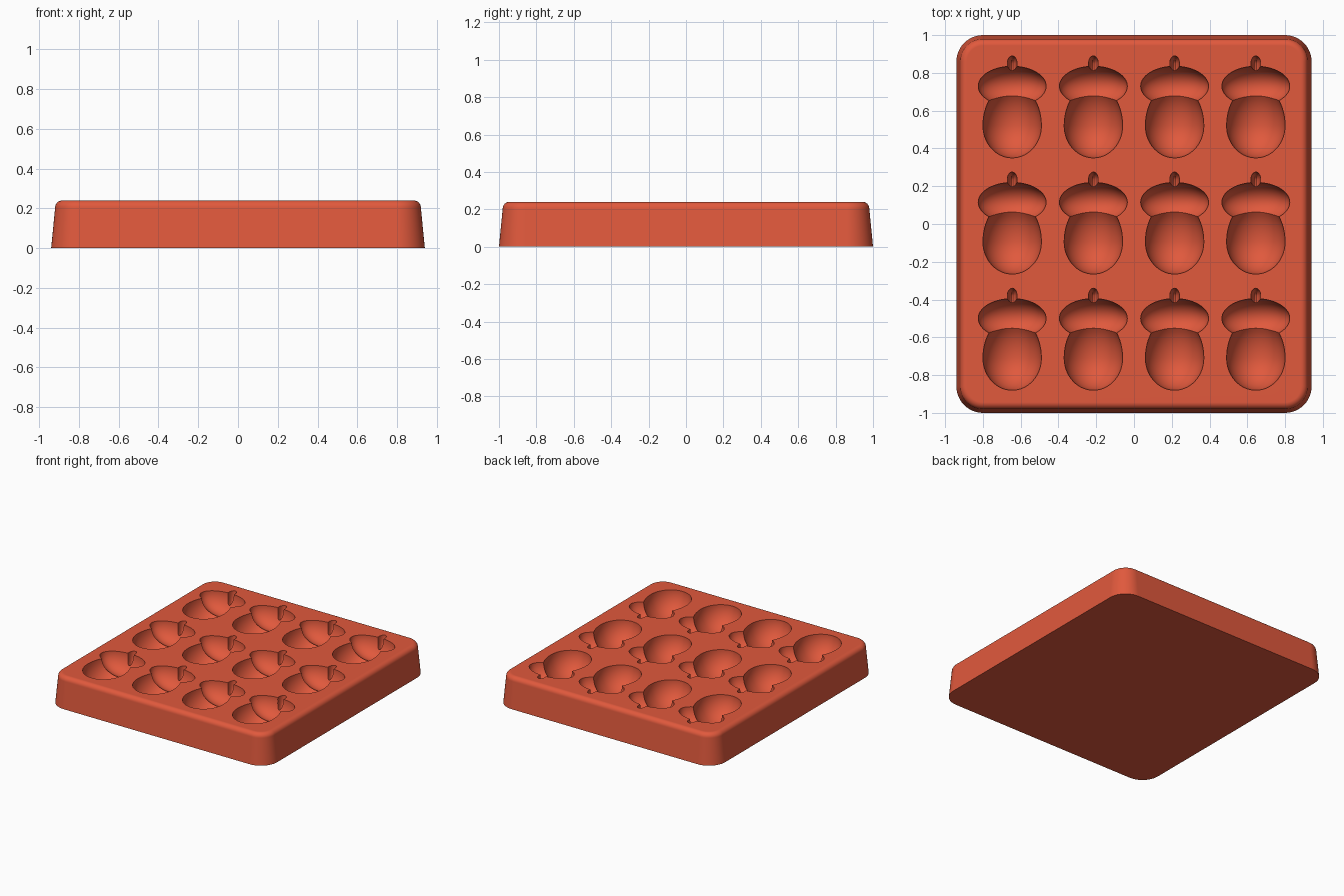
import bpy
import bmesh
import math
from mathutils import Matrix

if "Cube" in bpy.data.objects:
    bpy.data.objects.remove(bpy.data.objects["Cube"], do_unlink=True)

HALF_X, HALF_Y, HEIGHT = 0.94, 1.0, 0.24
CORNER = 0.14
COLUMNS = [-0.645, -0.215, 0.215, 0.645]
ROWS = [-0.615, 0.0, 0.615]

clay = bpy.data.materials.new("terracotta_red")
clay.use_nodes = True
colour = (0.75, 0.1, 0.046, 1)
clay.diffuse_color = colour
clay.node_tree.nodes["Principled BSDF"].inputs["Base Color"].default_value = colour
clay.node_tree.nodes["Principled BSDF"].inputs["Roughness"].default_value = 0.6


def make_object(name, bm):
    bmesh.ops.recalc_face_normals(bm, faces=bm.faces)
    mesh = bpy.data.meshes.new(name)
    bm.to_mesh(mesh)
    bm.free()
    obj = bpy.data.objects.new(name, mesh)
    bpy.context.collection.objects.link(obj)
    return obj


def rounded_loop(bm, inset, z, steps=12):
    """Rounded rectangle whose corner centres stay fixed as it shrinks."""
    verts = []
    radius = CORNER - inset
    for k, (sx, sy) in enumerate([(1, 1), (-1, 1), (-1, -1), (1, -1)]):
        for i in range(steps + 1):
            a = (k + i / steps) * math.pi / 2
            verts.append(bm.verts.new((sx * (HALF_X - CORNER) + radius * math.cos(a),
                                       sy * (HALF_Y - CORNER) + radius * math.sin(a), z)))
    return verts


# Tray block: drafted walls and a rounded top rim
def build_tray():
    bm = bmesh.new()
    fillet, draft = 0.036, 0.02
    levels = [(0, 0), (draft, HEIGHT - fillet)]
    for i in range(1, 9):
        a = i / 8 * math.pi / 2
        levels.append((draft + fillet * (1 - math.cos(a)),
                       HEIGHT - fillet + fillet * math.sin(a)))
    loops = [rounded_loop(bm, inset, z) for inset, z in levels]
    for low, high in zip(loops, loops[1:]):
        n = len(low)
        for i in range(n):
            j = (i + 1) % n
            bm.faces.new((low[i], low[j], high[j], high[i]))
    bm.faces.new(loops[0][::-1])
    bm.faces.new(loops[-1])
    return make_object("mould_tray", bm)


# Cavity cutter: one egg shape per pocket, with its own front and back lengths
def build_cutter(name, y, width, depth, back, front, segments=48, rings=28):
    bm = bmesh.new()
    turn = (Matrix.Rotation(math.pi / segments, 4, 'Y')
            @ Matrix.Rotation(math.pi / 2, 4, 'X'))
    for cx in COLUMNS:
        for cy in ROWS:
            ball = bmesh.ops.create_uvsphere(bm, u_segments=segments, v_segments=rings,
                                             radius=1, matrix=turn)
            for v in ball["verts"]:
                stretch = back if v.co.y > 0 else front
                v.co = (cx + v.co.x * width, cy + y + v.co.y * stretch,
                        HEIGHT + v.co.z * depth)
    cutter = make_object(name, bm)
    cutter.hide_render = True
    return cutter


tray = build_tray()
tray.data.materials.append(clay)

# Nut, cap and stem pockets
cutters = [
    build_cutter("nut_cutter", -0.095, 0.155, 0.17, 0.22, 0.17),
    build_cutter("cap_cutter", 0.115, 0.18, 0.136, 0.105, 0.105),
    build_cutter("stem_cutter", 0.235, 0.026, 0.095, 0.04, 0.08, 20, 16),
]

bpy.ops.object.select_all(action='DESELECT')
bpy.context.view_layer.objects.active = tray
tray.select_set(True)
for cutter in cutters:
    cut = tray.modifiers.new(cutter.name, 'BOOLEAN')
    cut.operation = 'DIFFERENCE'
    cut.solver = 'EXACT'
    cut.object = cutter
    bpy.ops.object.modifier_apply(modifier=cut.name)
    bpy.data.objects.remove(cutter, do_unlink=True)

# Smooth pockets and rim while keeping the flat top crisp
bpy.ops.object.shade_smooth_by_angle(angle=math.radians(30))
weighted = tray.modifiers.new("weighted_normals", 'WEIGHTED_NORMAL')
weighted.keep_sharp = True
